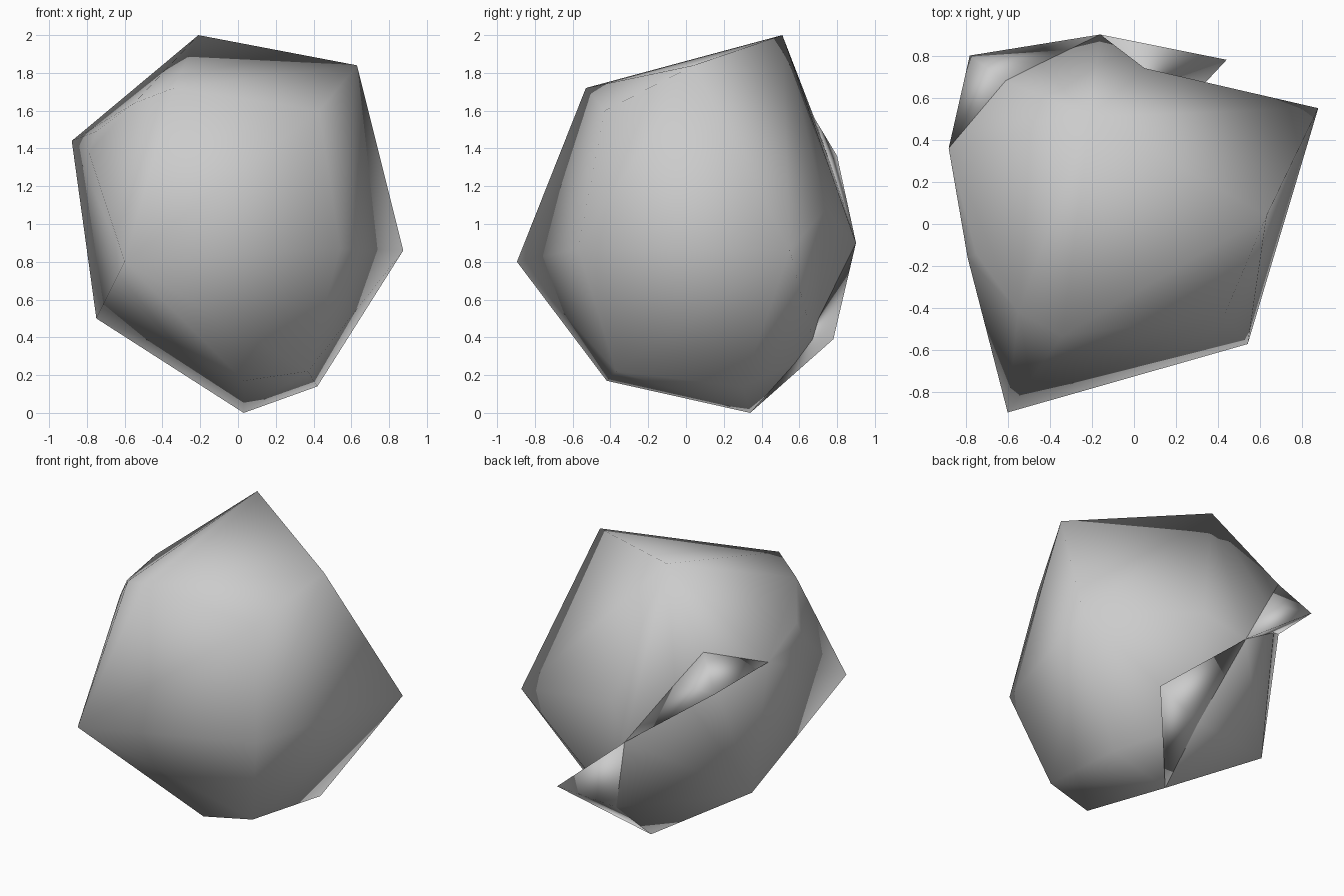
import bpy
import bmesh
from mathutils import Vector

# Remove the default object if the scene has it
default = bpy.data.objects.get("Cube")
if default:
    bpy.data.objects.remove(default, do_unlink=True)

# One plain stone colour
stone = bpy.data.materials.new("grey_stone")
stone.use_nodes = True
colour = (0.6, 0.6, 0.6, 1)
stone.diffuse_color = colour
shader = stone.node_tree.nodes["Principled BSDF"]
shader.inputs["Base Color"].default_value = colour
shader.inputs["Roughness"].default_value = 0.8


def dent_edge(bm, start, end, bottom):
    """Break the edge between two corners and push its middle inwards."""
    ends = {min(bm.verts, key=lambda v: (v.co - Vector(p)).length) for p in (start, end)}
    for edge in list(bm.edges):
        if set(edge.verts) == ends:
            middle = bmesh.utils.edge_split(edge, edge.verts[0], 0.5)[1]
            for face in list(middle.link_faces):
                opposite = next(v for v in face.verts if v is not middle and v not in ends)
                bmesh.utils.face_split(face, middle, opposite)
            middle.co = bottom
            break


def chunk(name, points, dents=()):
    """Wrap corner points in a closed, smooth-shaded convex skin."""
    bm = bmesh.new()
    corners = [bm.verts.new(point) for point in points]
    result = bmesh.ops.convex_hull(bm, input=corners)
    loose = set(result["geom_interior"]) | set(result["geom_unused"])
    loose = [item for item in loose if isinstance(item, bmesh.types.BMVert)]
    bmesh.ops.delete(bm, geom=loose, context="VERTS")
    for dent in dents:
        dent_edge(bm, *dent)
    bmesh.ops.recalc_face_normals(bm, faces=bm.faces)
    for face in bm.faces:
        face.smooth = True
    mesh = bpy.data.meshes.new(name)
    bm.to_mesh(mesh)
    bm.free()
    mesh.materials.append(stone)
    rock = bpy.data.objects.new(name, mesh)
    bpy.context.collection.objects.link(rock)
    return rock


# Corners shared between the boulder and its broken rear edges
summit = (-0.21, 0.51, 2.0)
foot = (0.03, 0.34, 0.0)
left_point = (0.875, 0.55, 0.86)
back_ridge = (-0.16, 0.9, 0.9)
side_ridge = (-0.88, 0.36, 1.44)
upper_chip = (-0.61, 0.68, 1.56)
inner_chip = (-0.45, 0.76, 1.33)
low_chip = (0.05, 0.69, 0.315)

# Crown: the upper ring of corners
crown = [
    summit,
    (0.63, 0.04, 1.84),
    (-0.34, -0.53, 1.72),
    (0.43, -0.43, 1.6),
    (-0.55, -0.42, 1.64),
    (-0.75, -0.14, 1.49),
    (-0.79, -0.16, 1.38),
    side_ridge,
    upper_chip,
    inner_chip,
]

# Girth: the widest corners around the middle
girth = [
    left_point,
    (-0.6, -0.895, 0.8),
    (0.54, -0.57, 0.87),
    back_ridge,
    (-0.75, 0.35, 0.5),
]

# Base: the small ring of corners near the ground
base = [
    foot,
    low_chip,
    (0.42, 0.3, 0.14),
    (0.03, -0.42, 0.17),
    (0.37, -0.37, 0.22),
]

# Boulder with a shallow hollow in its back edge
hollow = (left_point, back_ridge, (0.05, 0.74, 1.08))
chunk("boulder", crown + girth + base, [hollow])

# Fin standing out low on the back
chunk("lower_back_fin", [back_ridge, (0.44, 0.78, 0.39), foot, low_chip])

# Jagged spur along the upper back edge
chunk("upper_back_spur", [back_ridge, (-0.78, 0.8, 1.36), side_ridge, upper_chip, inner_chip])
